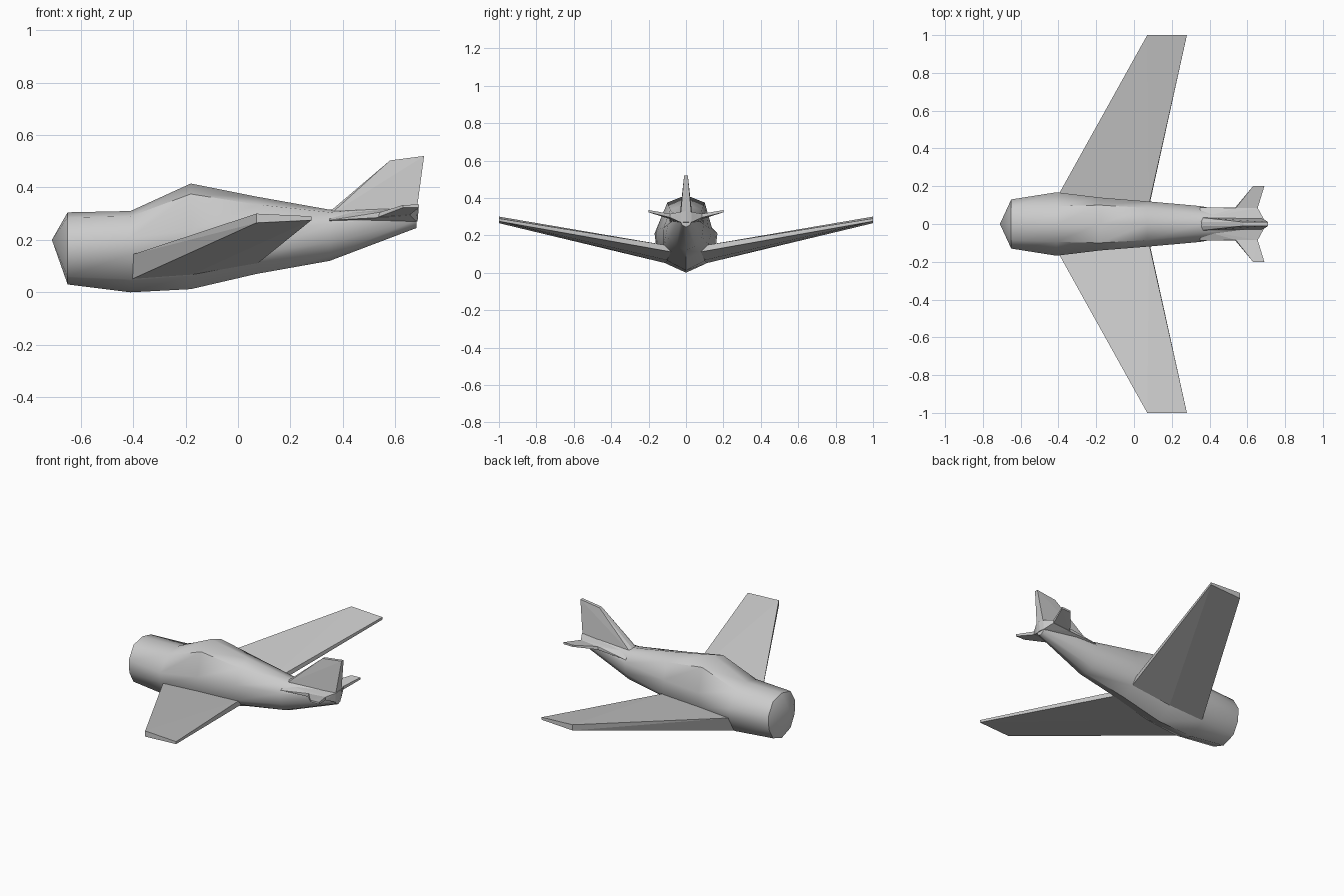
import bpy, bmesh
from mathutils import Vector

if "Cube" in bpy.data.objects:
    bpy.data.objects.remove(bpy.data.objects["Cube"])


def finish(name, bm, smooth_angle=None):
    bmesh.ops.recalc_face_normals(bm, faces=bm.faces)
    mesh = bpy.data.meshes.new(name)
    bm.to_mesh(mesh)
    bm.free()
    obj = bpy.data.objects.new(name, mesh)
    bpy.context.collection.objects.link(obj)
    if smooth_angle:
        bpy.ops.object.select_all(action='DESELECT')
        obj.select_set(True)
        bpy.context.view_layer.objects.active = obj
        bpy.ops.object.shade_smooth_by_angle(angle=smooth_angle)
    return obj


def hulls(name, groups, side=1):
    """Flat-faced solid made from convex pieces; side=-1 mirrors it in y."""
    bm = bmesh.new()
    for pts in groups:
        verts = [bm.verts.new((x, y * side, z)) for x, y, z in pts]
        bmesh.ops.convex_hull(bm, input=verts)
    bmesh.ops.delete(bm, geom=[v for v in bm.verts if not v.link_faces], context='VERTS')
    bmesh.ops.dissolve_limit(bm, angle_limit=0.02, verts=bm.verts, edges=bm.edges)
    return finish(name, bm)


# Fuselage: half cross-sections (y, z) from top to bottom at stations along x
sections = [
    (-0.65, [(0, .305), (.085, .285), (.13, .21), (.125, .13), (.085, .06), (0, .03)]),
    (-0.41, [(0, .31), (.095, .29), (.168, .21), (.16, .145), (.11, .05), (0, 0)]),
    (-0.18, [(0, .415), (.10, .375), (.14, .235), (.135, .145), (.10, .065), (0, .012)]),
    (0.07, [(0, .365), (.085, .335), (.12, .24), (.12, .15), (.08, .11), (0, .07)]),
    (0.35, [(0, .315), (.05, .305), (.095, .26), (.085, .19), (.05, .14), (0, .12)]),
    (0.68, [(0, .33), (.02, .325), (.035, .30), (.03, .275), (.02, .255), (0, .245)]),
]
bm = bmesh.new()
rings = []
for x, half in sections:
    loop = half + [(-y, z) for y, z in reversed(half[1:-1])]
    rings.append([bm.verts.new((x, y, z)) for y, z in loop])
n = len(rings[0])
for a, b in zip(rings, rings[1:]):
    for i in range(n):
        j = (i + 1) % n
        bm.faces.new((a[i], a[j], b[j], b[i]))
nose = bm.verts.new((-0.71, 0, 0.2))
for i in range(n):
    bm.faces.new((rings[0][i], nose, rings[0][(i + 1) % n]))
bm.faces.new(rings[-1])
finish("fuselage", bm, 0.8)

# Swept wings with raised tips
wing = [
    (-.405, .105, .05), (-.18, .09, .065), (.075, .07, .11),
    (-.40, .155, .145), (.08, .105, .147),
    (.07, 1, .265), (.07, 1, .30), (.28, 1, .275), (.28, 1, .29),
]

# Tailplane: root strake plus outer panel
strake = [
    (.35, .088, .275), (.35, .03, .25), (.35, .03, .30),
    (.54, .085, .285), (.54, .085, .305), (.655, .085, .295), (.655, .085, .315),
    (.68, .03, .27), (.685, .03, .325), (.685, 0, .27), (.69, 0, .33),
]
panel = [
    (.53, .08, .285), (.54, .085, .305), (.655, .085, .295), (.655, .085, .315),
    (.63, .2, .323), (.63, .2, .333), (.69, .2, .323), (.69, .2, .335),
]
for label, s in (("left", -1), ("right", 1)):
    hulls(label + "_wing", [wing], s)
    hulls(label + "_tailplane", [strake, panel], s)

# Vertical fin, thick at the root and thin at the top
fin = []
for s in (-1, 1):
    fin += [(.35, .035 * s, .295), (.355, .012 * s, .312), (.58, .01 * s, .503),
            (.71, .01 * s, .52), (.685, .018 * s, .34), (.68, .03 * s, .30)]
hulls("tail_fin", [fin])
